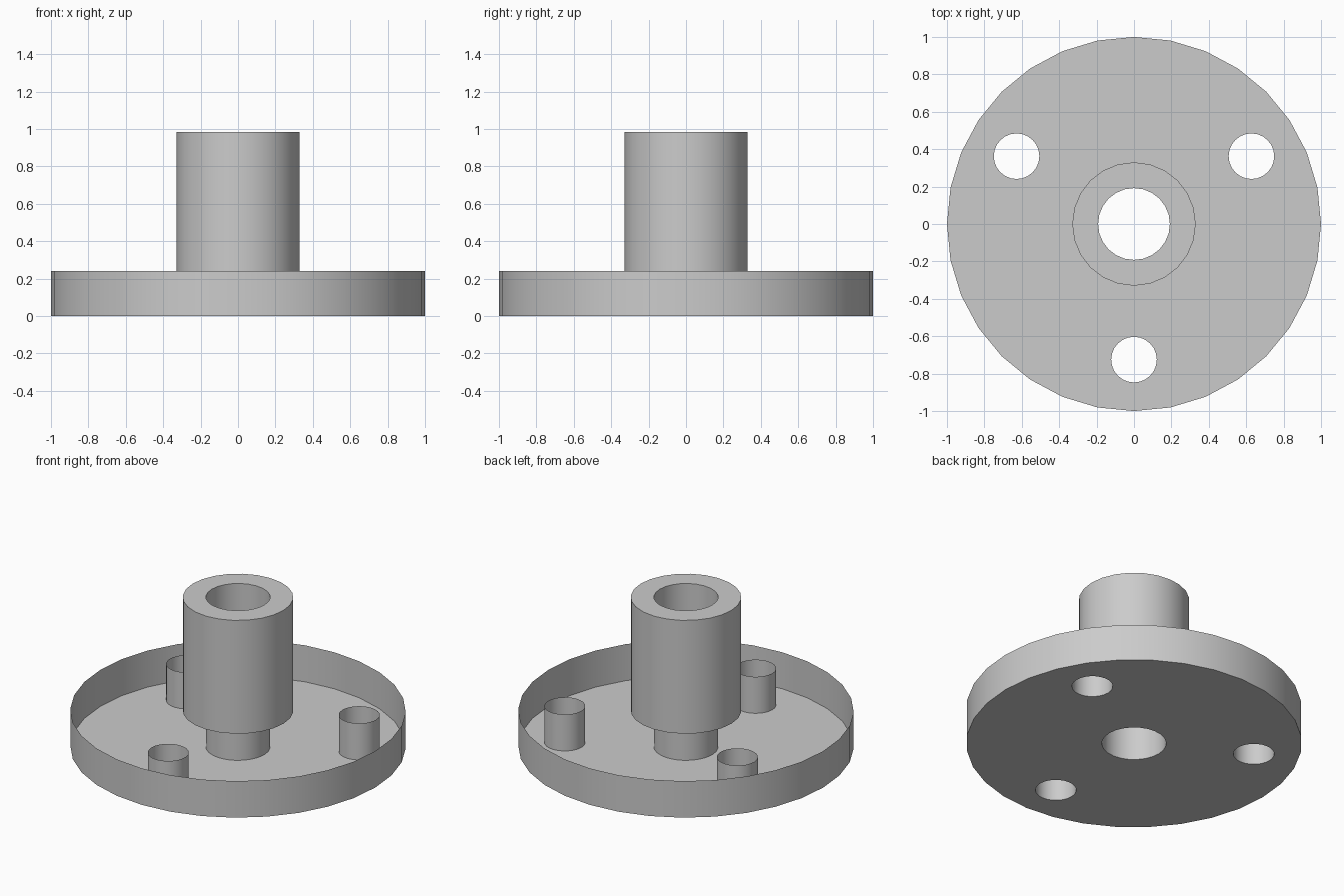
import bpy, bmesh
from math import sin, cos, pi, radians

cube = bpy.data.objects.get("Cube")
if cube:
    bpy.data.objects.remove(cube, do_unlink=True)

FLANGE_H, FLANGE_R, FLANGE_SIDES = 0.24, 1.0, 32
HUB_H, HUB_R, BORE_R = 0.985, 0.33, 0.192
BOLT_R, BOLT_CIRCLE = 0.122, 0.725
SIDES = 24

metal = bpy.data.materials.new("light_grey_metal")
metal.use_nodes = True
colour = (0.6, 0.6, 0.6, 1.0)
metal.diffuse_color = colour
metal.node_tree.nodes["Principled BSDF"].inputs["Base Color"].default_value = colour


def ring(bm, radius, z, sides, centre=(0, 0)):
    return [bm.verts.new((centre[0] + radius * cos(2 * pi * i / sides),
                          centre[1] + radius * sin(2 * pi * i / sides), z))
            for i in range(sides)]


def finish(name, bm):
    mesh = bpy.data.meshes.new(name)
    bm.to_mesh(mesh)
    bm.free()
    mesh.materials.append(metal)
    obj = bpy.data.objects.new(name, mesh)
    bpy.context.collection.objects.link(obj)
    bpy.ops.object.select_all(action='DESELECT')
    obj.select_set(True)
    bpy.context.view_layer.objects.active = obj
    bpy.ops.object.shade_smooth_by_angle(angle=radians(30))
    return obj


def lathe(name, profile, sides, centre=(0, 0)):
    """Open surface turned from (radius, height) points about a vertical axis."""
    bm = bmesh.new()
    rings = [ring(bm, r, z, sides, centre) for r, z in profile]
    for a, b in zip(rings, rings[1:]):
        for i in range(sides):
            j = (i + 1) % sides
            bm.faces.new((a[i], a[j], b[j], b[i]))
    return finish(name, bm)


bolts = [(BOLT_CIRCLE * cos(radians(a)), BOLT_CIRCLE * sin(radians(a)))
         for a in (30, 150, 270)]

# Flange floor: a disc pierced by the bore and the bolt holes
bm = bmesh.new()
loops = [ring(bm, FLANGE_R, 0, FLANGE_SIDES), ring(bm, BORE_R, 0, SIDES)]
loops += [ring(bm, BOLT_R, 0, SIDES, c) for c in bolts]
edges = [bm.edges.new((loop[i - 1], loop[i])) for loop in loops for i in range(len(loop))]
bmesh.ops.triangle_fill(bm, use_beauty=True, edges=edges, normal=(0, 0, -1))
for face in bm.faces:
    face.normal_update()
    if face.normal.z > 0:
        face.normal_flip()
finish("flange_floor", bm)

# Flange rim, open at the top
lathe("flange_rim", [(FLANGE_R, 0), (FLANGE_R, FLANGE_H)], FLANGE_SIDES)

# Hub: outer wall, top ring and the bore running down to the floor
lathe("hub", [(HUB_R, FLANGE_H), (HUB_R, HUB_H), (BORE_R, HUB_H), (BORE_R, 0)], SIDES)

# Bolt hole sleeves
for n, c in enumerate(bolts, 1):
    lathe(f"bolt_sleeve_{n}", [(BOLT_R, FLANGE_H), (BOLT_R, 0)], SIDES, c)
